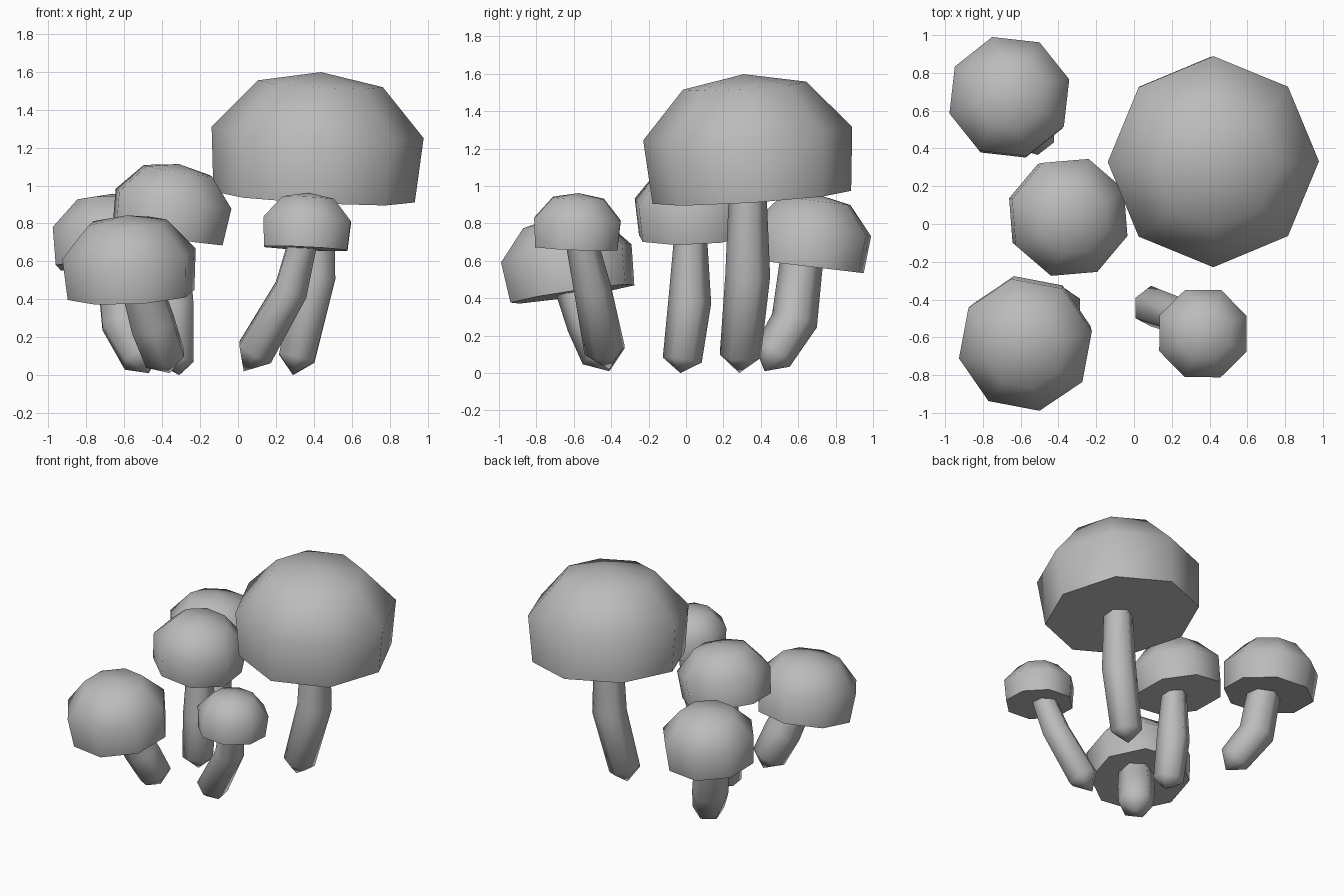
import bpy, bmesh, math
from mathutils import Vector

cube = bpy.data.objects.get("Cube")
if cube:
    bpy.data.objects.remove(cube)

grey = bpy.data.materials.new("plain_grey")
grey.use_nodes = True
grey.diffuse_color = (0.5, 0.5, 0.5, 1)
grey.node_tree.nodes["Principled BSDF"].inputs["Base Color"].default_value = grey.diffuse_color


def skin(name, rings, sides, turn):
    """Bridge rings given as (centre, normal, radius); radius 0 is a point."""
    bm = bmesh.new()
    loops = []
    for centre, normal, radius in rings:
        if radius == 0:
            loops.append([bm.verts.new(centre)])
            continue
        n = normal.normalized()
        u = Vector((1, 0, 0))
        u = (u - n * u.dot(n)).normalized()
        v = n.cross(u)
        angles = [turn + math.tau * i / sides for i in range(sides)]
        loops.append([bm.verts.new(centre + radius * (u * math.cos(a) + v * math.sin(a)))
                      for a in angles])
    for low, high in zip(loops, loops[1:]):
        for i in range(sides):
            quad = [low[i % len(low)], low[(i + 1) % len(low)],
                    high[(i + 1) % len(high)], high[i % len(high)]]
            bm.faces.new(list(dict.fromkeys(quad)))
    for end in (loops[0], loops[-1]):
        if len(end) > 2:
            bm.faces.new(end)
    bmesh.ops.recalc_face_normals(bm, faces=bm.faces)
    mesh = bpy.data.meshes.new(name)
    bm.to_mesh(mesh)
    bm.free()
    mesh.materials.append(grey)
    obj = bpy.data.objects.new(name, mesh)
    bpy.context.collection.objects.link(obj)
    bpy.ops.object.select_all(action="DESELECT")
    obj.select_set(True)
    bpy.context.view_layer.objects.active = obj
    bpy.ops.object.shade_smooth_by_angle(angle=math.radians(70))


def cap(name, centre, radius, slope, turn):
    """Faceted dome with a flat underside, leaning by its x and y slope."""
    normal = Vector((-slope[0], -slope[1], 1)).normalized()
    profile = [(-0.61, 0.95), (0, 1), (0.46, 0.59), (0.57, 0)]
    rings = [(Vector(centre) + normal * h * radius, normal, r * radius) for h, r in profile]
    skin(name, rings, 8, math.radians(turn))


def stem(name, path, radii):
    """Bent six-sided stalk with a pointed foot."""
    pts = [Vector(p) for p in path]
    rings = []
    for i, p in enumerate(pts):
        direction = pts[min(i + 1, len(pts) - 1)] - pts[max(i - 1, 0)]
        rings.append((p, direction, radii[i]))
    skin(name, rings, 6, math.radians(30))


# Caps: centre of the widest ring, radius, lean, turn
cap("large_cap", (0.42, 0.33, 1.28), 0.56, (-0.055, 0.065), 0)
cap("small_front_cap", (0.365, -0.58, 0.82), 0.25, (-0.05, -0.04), 22)
cap("middle_cap", (-0.34, 0.035, 0.93), 0.325, (-0.16, 0.04), -18)
cap("back_cap", (-0.66, 0.675, 0.77), 0.33, (0, -0.12), 16)
cap("front_cap", (-0.575, -0.64, 0.64), 0.36, (0.05, 0.15), 12)

# Stems: foot point, foot ring, bend, top
stem("large_stem", [(0.29, 0.285, 0), (0.31, 0.29, 0.09), (0.41, 0.33, 0.52), (0.42, 0.33, 0.98)],
     (0, 0.11, 0.12, 0.1))
stem("small_front_stem", [(0.03, -0.41, 0.02), (0.09, -0.435, 0.12), (0.28, -0.5, 0.45), (0.345, -0.56, 0.71)],
     (0, 0.11, 0.1, 0.085))
stem("middle_stem", [(-0.31, -0.03, 0), (-0.325, -0.02, 0.07), (-0.335, 0.02, 0.38), (-0.34, 0.025, 0.77)],
     (0, 0.105, 0.115, 0.085))
stem("back_stem", [(-0.47, 0.42, 0.01), (-0.51, 0.46, 0.09), (-0.61, 0.58, 0.28), (-0.65, 0.62, 0.62)],
     (0, 0.11, 0.125, 0.115))
stem("front_stem", [(-0.36, -0.41, 0.01), (-0.385, -0.44, 0.09), (-0.45, -0.51, 0.27), (-0.52, -0.6, 0.5)],
     (0, 0.12, 0.13, 0.115))
